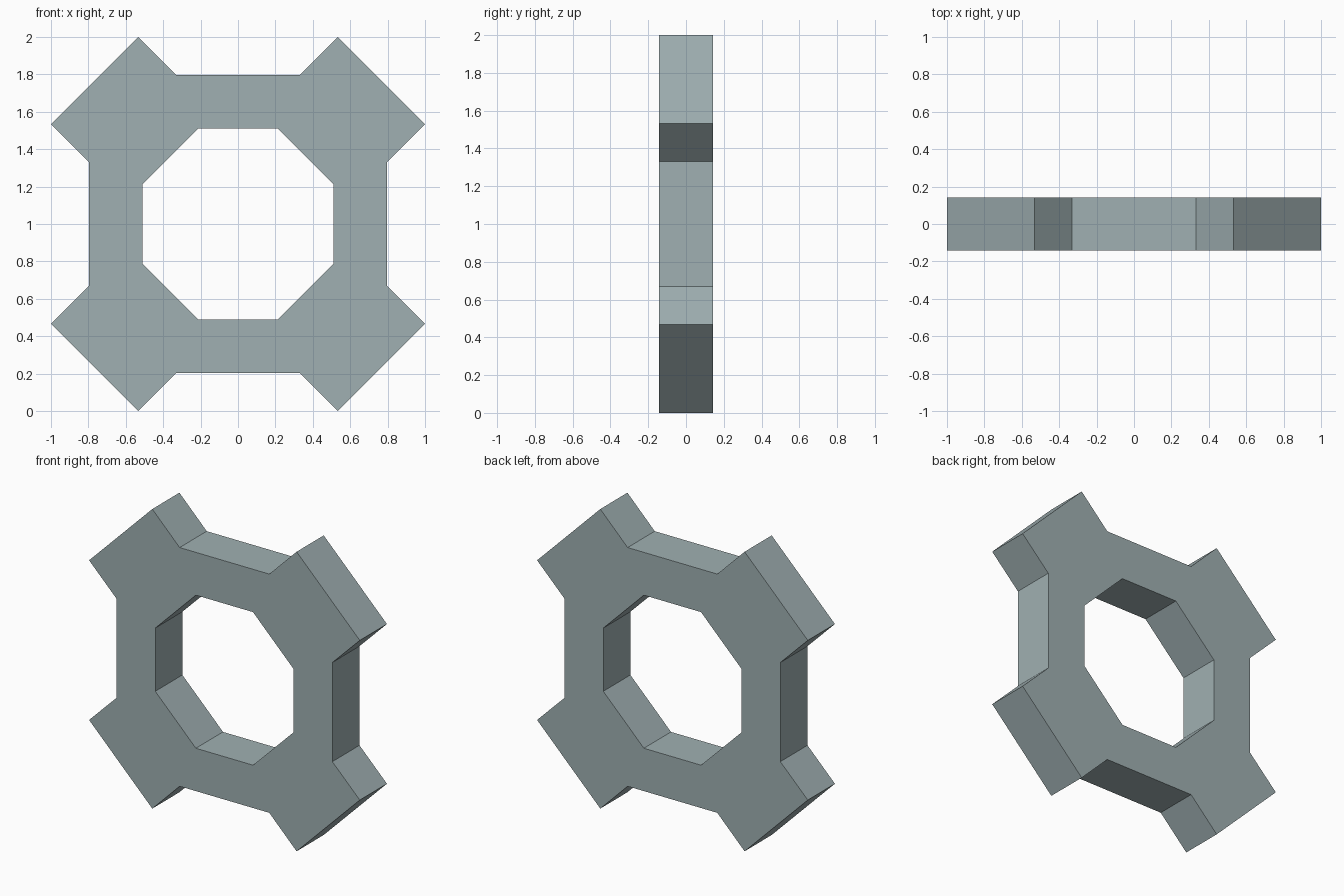
import bpy, bmesh
from mathutils import Matrix, Vector

if "Cube" in bpy.data.objects:
    bpy.data.objects.remove(bpy.data.objects["Cube"])

HALF_DEPTH = 0.143
CENTRE_Z = 1.0

# One corner lug (hexagon) and one straight side bar (quad), repeated four times
LUG = [(0.331, 0.797), (0.211, 0.511), (0.511, 0.211),
       (0.797, 0.331), (1.0, 0.533), (0.533, 1.0)]
BAR = [(0.797, 0.331), (0.511, 0.211), (0.511, -0.211), (0.797, -0.331)]

bm = bmesh.new()
for turn in range(4):
    rot = Matrix.Rotation(turn * 1.5707963268, 4, 'Y')
    for shape in (LUG, BAR):
        bm.faces.new([bm.verts.new(rot @ Vector((x, -HALF_DEPTH, z))
                                   + Vector((0, 0, CENTRE_Z))) for x, z in shape])
bmesh.ops.remove_doubles(bm, verts=bm.verts[:], dist=0.001)

# Give the plate its thickness
ext = bmesh.ops.extrude_face_region(bm, geom=bm.faces[:], use_keep_orig=True)
new_verts = [g for g in ext["geom"] if isinstance(g, bmesh.types.BMVert)]
bmesh.ops.translate(bm, verts=new_verts, vec=(0, 2 * HALF_DEPTH, 0))
bmesh.ops.recalc_face_normals(bm, faces=bm.faces[:])

mesh = bpy.data.meshes.new("gear_ring")
bm.to_mesh(mesh)
bm.free()
ring = bpy.data.objects.new("gear_ring", mesh)
bpy.context.collection.objects.link(ring)

# Grey metal
metal = bpy.data.materials.new("blue_grey_metal")
metal.diffuse_color = (0.35, 0.434, 0.445, 1)
metal.use_nodes = True
metal.node_tree.nodes["Principled BSDF"].inputs["Base Color"].default_value = metal.diffuse_color
mesh.materials.append(metal)
